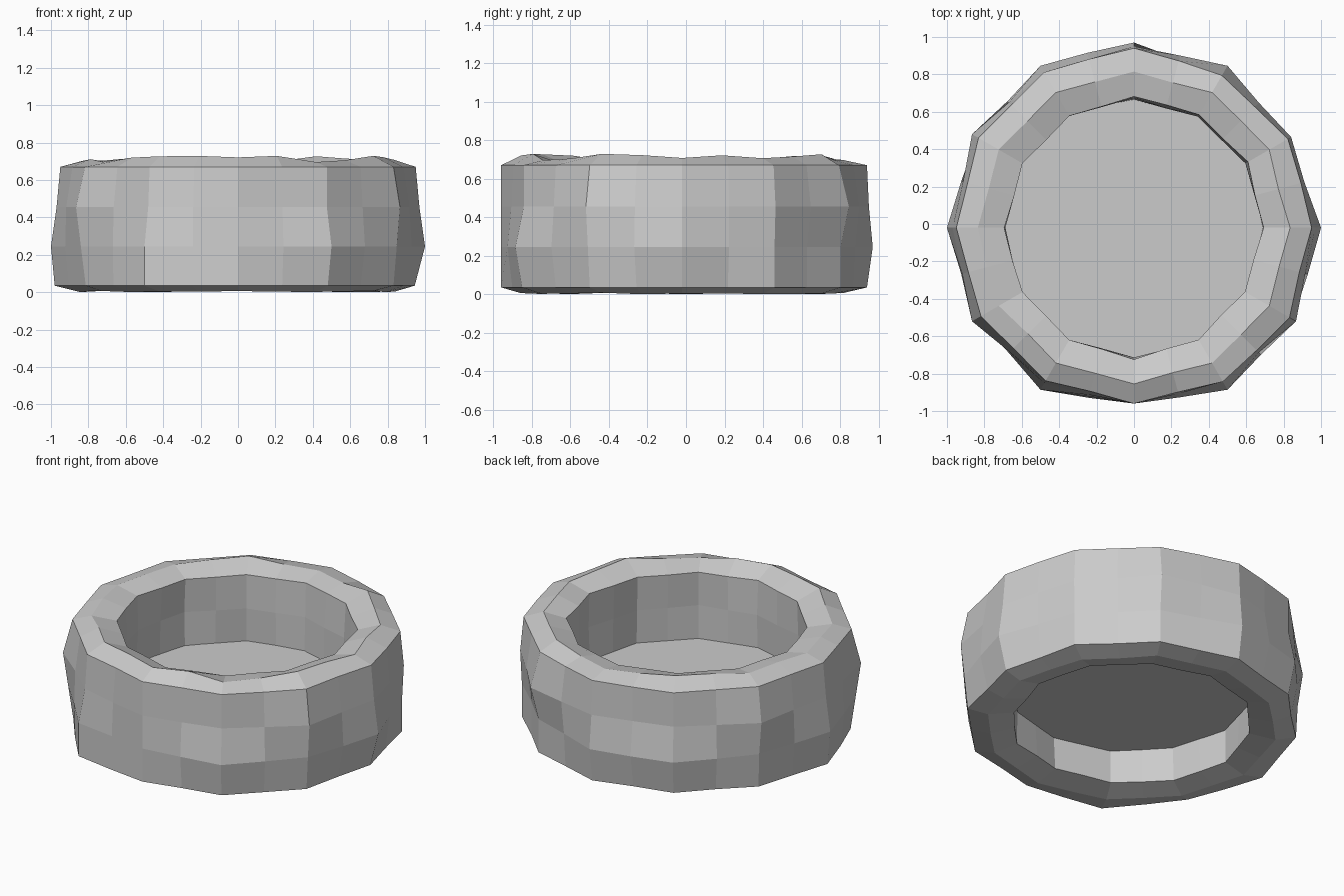
import bpy, bmesh, math, random

if "Cube" in bpy.data.objects:
    bpy.data.objects.remove(bpy.data.objects["Cube"])

random.seed(4)
SEG = 24
CY = -0.02

# Radii of the 12 hewn corners (every 30 degrees) at four heights of the outer wall
LEVELS = [0.035, 0.245, 0.455, 0.67]
CORNERS = [
    [.945, .96, .95, .96, .96, .96, .98, .94, 1.0, .94, .96, .96],
    [1.00, .96, .95, .99, 1.0, .97, 1.0, .97, 1.0, .94, 1.0, .98],
    [.97, .97, 1.0, .97, .96, 1.0, .97, 1.0, .96, .94, .95, 1.0],
    [.95, .95, .94, .96, .96, .96, .95, .945, .945, .94, .95, .96],
]


def fill_ring(corners, jitter):
    """12 corner radii -> 24 radii, in-between points lying on the chords."""
    out = []
    for i, r in enumerate(corners):
        mean = (r + corners[(i + 1) % 12]) / 2
        out += [r, mean * math.cos(math.radians(15)) + random.uniform(-jitter, jitter)]
    return out


def new_object(name, bm):
    mesh = bpy.data.meshes.new(name)
    bmesh.ops.recalc_face_normals(bm, faces=bm.faces)
    bm.to_mesh(mesh)
    bm.free()
    ob = bpy.data.objects.new(name, mesh)
    bpy.context.collection.objects.link(ob)
    return ob


def add_ring(bm, radii, heights):
    verts = []
    for i in range(SEG):
        a = 2 * math.pi * i / SEG
        verts.append(bm.verts.new((radii[i] * math.cos(a),
                                   CY + radii[i] * math.sin(a), heights[i])))
    return verts


# Stone wall: rings running up the outside, over the top, down the inside, under the base
bm = bmesh.new()
rings = []
for z, row in zip(LEVELS, CORNERS):
    rings.append(add_ring(bm, fill_ring(row, 0.008), [z] * SEG))
top_r = fill_ring([.835] * 12, 0.008)
top_z = [random.uniform(.695, .73) for _ in range(SEG)]
rings.append(add_ring(bm, top_r, top_z))
for z in reversed(LEVELS):
    inner = fill_ring([.695 + random.uniform(-.01, .01) for _ in range(12)], 0.006)
    rings.append(add_ring(bm, inner, [z] * SEG))
rings.append(add_ring(bm, fill_ring([.84] * 12, 0.006),
                      [random.uniform(0, .008) for _ in range(SEG - 1)] + [0.0]))
for k, lower in enumerate(rings):
    upper = rings[(k + 1) % len(rings)]
    for i in range(SEG):
        j = (i + 1) % SEG
        bm.faces.new((lower[i], lower[j], upper[j], upper[i]))
new_object("stone_wall", bm)

# Flat disc filling the inside
bm = bmesh.new()
bm.faces.new(add_ring(bm, fill_ring([.70] * 12, 0), [0.245] * SEG))
new_object("inner_disc", bm)
